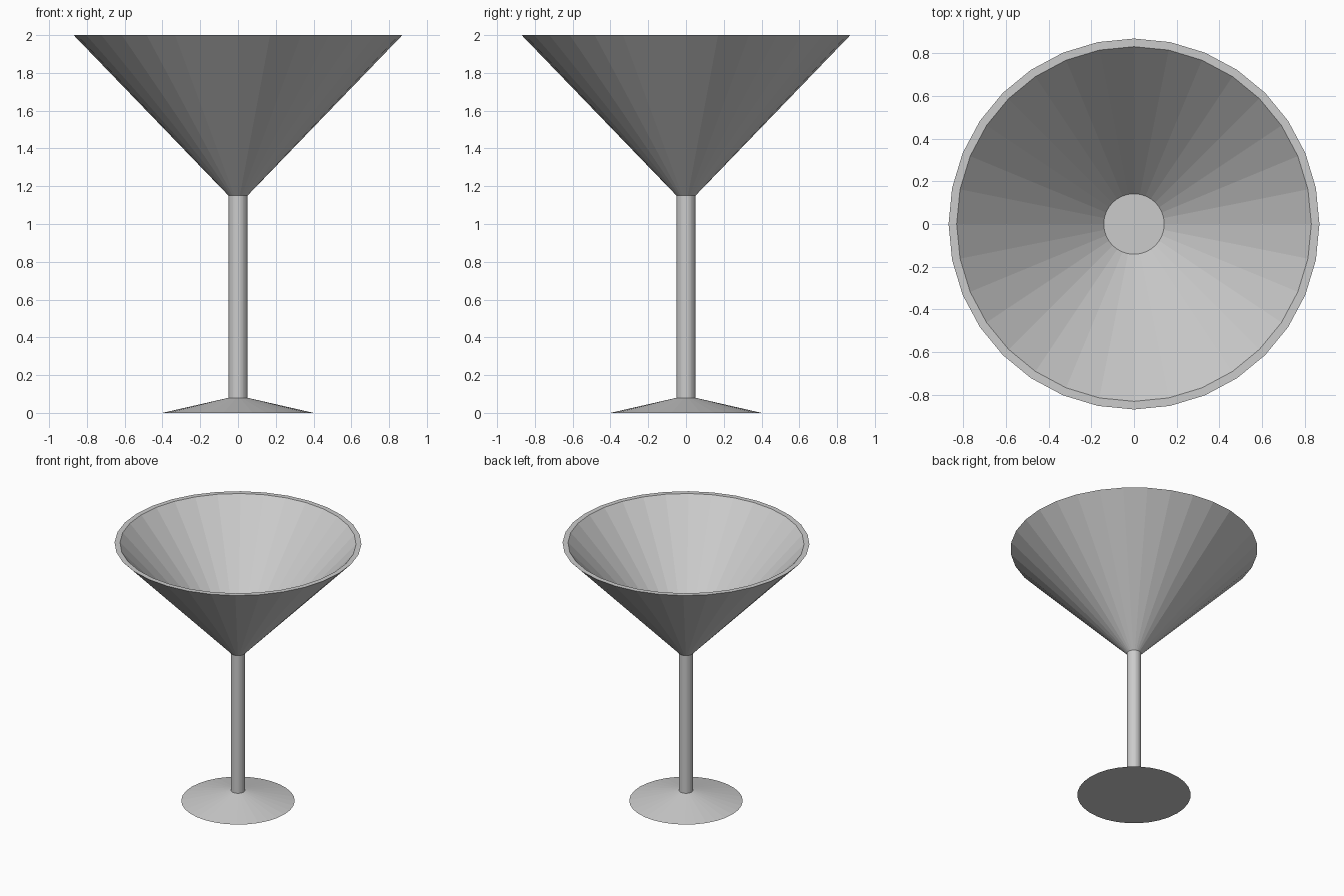
import bpy, bmesh
from math import tau

if "Cube" in bpy.data.objects:
    bpy.data.objects.remove(bpy.data.objects["Cube"])

SIDES = 32

# Half section of the glass as (radius, height), from under the foot to the bowl floor
PROFILE = [
    (0, 0), (0.4, 0),              # flat underside of the foot
    (0.05, 0.08), (0.05, 1.15),    # sloped foot top, then stem
    (0.87, 2.0), (0.832, 2.0),     # outer bowl wall and rim
    (0.142, 1.25), (0, 1.25),      # inner bowl wall and floor
]

# Turn the section around the z axis into one closed, faceted body
bm = bmesh.new()
verts = [bm.verts.new((r, 0, z)) for r, z in PROFILE]
edges = [bm.edges.new(pair) for pair in zip(verts, verts[1:])]
bmesh.ops.spin(bm, geom=verts + edges, cent=(0, 0, 0), axis=(0, 0, 1),
               angle=tau, steps=SIDES)
bmesh.ops.remove_doubles(bm, verts=bm.verts, dist=0.0005)
bmesh.ops.recalc_face_normals(bm, faces=bm.faces)

mesh = bpy.data.meshes.new("cocktail_glass")
bm.to_mesh(mesh)
bm.free()
glass = bpy.data.objects.new("cocktail_glass", mesh)
bpy.context.collection.objects.link(glass)
